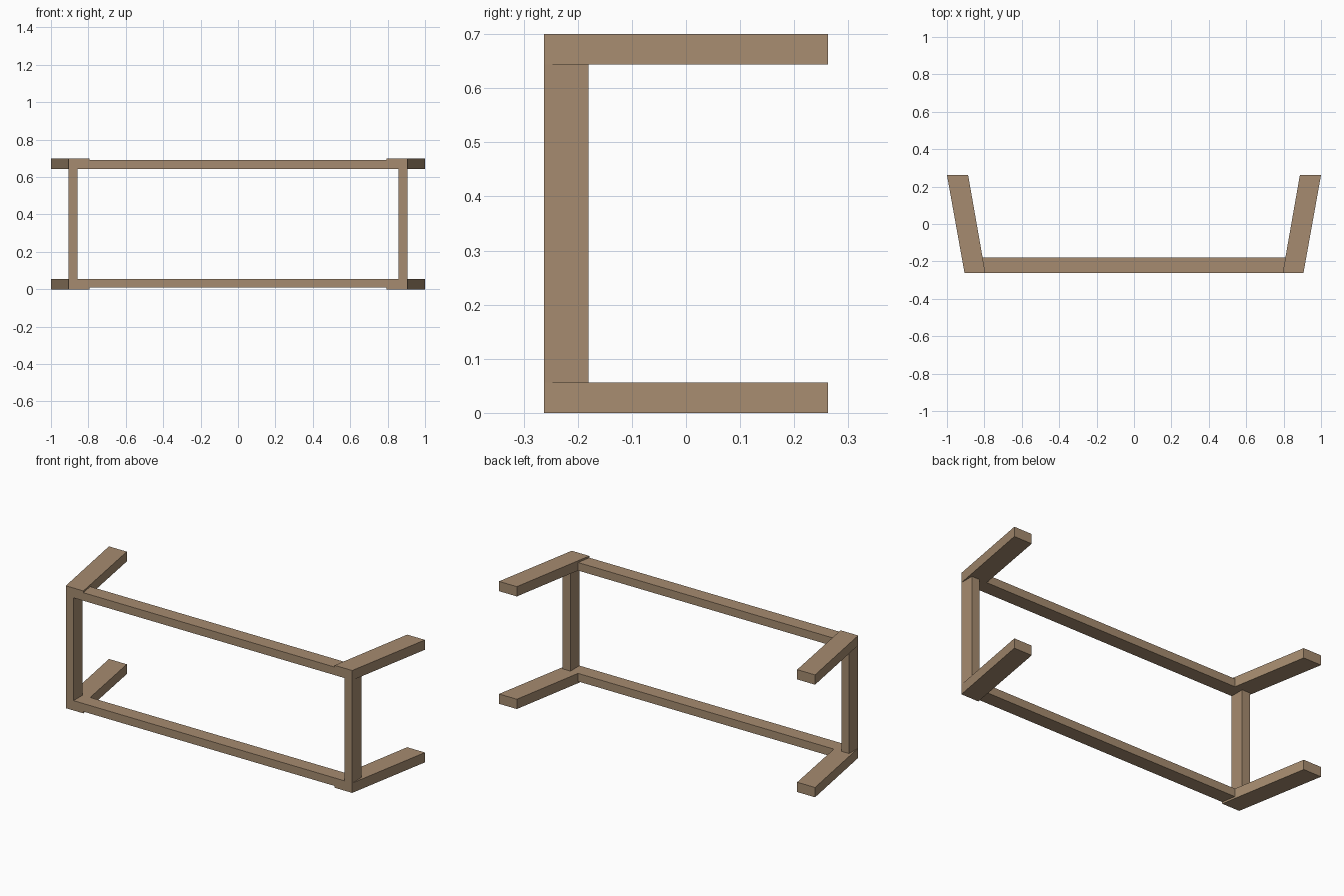
import bpy, bmesh

if "Cube" in bpy.data.objects:
    bpy.data.objects.remove(bpy.data.objects["Cube"])

wood = bpy.data.materials.new("wood")
wood.diffuse_color = (0.38, 0.26, 0.16, 1)
wood.use_nodes = True
wood.node_tree.nodes["Principled BSDF"].inputs["Base Color"].default_value = wood.diffuse_color

Y0, Y1, RAIL_BACK = -0.262, 0.262, -0.18   # front, back, rear of rails and posts
LOW, HIGH, TOP = 0.056, 0.644, 0.70        # joints between posts and arms
IN0, IN1, OUT0, OUT1 = 0.795, 0.887, 0.906, 1.0  # arm edges at front and back


def prism(name, outline, z0, z1):
    """Extrude a plan outline from z0 to z1."""
    bm = bmesh.new()
    face = bm.faces.new([bm.verts.new((x, y, z0)) for x, y in outline])
    ext = bmesh.ops.extrude_face_region(bm, geom=[face])
    verts = [g for g in ext["geom"] if isinstance(g, bmesh.types.BMVert)]
    bmesh.ops.translate(bm, verts=verts, vec=(0, 0, z1 - z0))
    bmesh.ops.recalc_face_normals(bm, faces=bm.faces)
    mesh = bpy.data.meshes.new(name)
    bm.to_mesh(mesh)
    bm.free()
    mesh.materials.append(wood)
    bpy.context.collection.objects.link(bpy.data.objects.new(name, mesh))


# Splayed arms and upright posts on both sides
for side, s in (("left", -1), ("right", 1)):
    arm = [(s * IN0, Y0), (s * OUT0, Y0), (s * OUT1, Y1), (s * IN1, Y1)]
    prism(f"{side}_lower_arm", arm, 0, LOW)
    prism(f"{side}_upper_arm", arm, HIGH, TOP)
    post = [(s * 0.857, Y0), (s * OUT0, Y0), (s * OUT0, RAIL_BACK), (s * 0.857, RAIL_BACK)]
    prism(f"{side}_post", post, LOW, HIGH)

# Front rails, ends mitred against the arms
xb = IN0 + (IN1 - IN0) * (RAIL_BACK - Y0) / (Y1 - Y0)
rail = [(-IN0, Y0), (IN0, Y0), (xb, RAIL_BACK), (-xb, RAIL_BACK)]
prism("lower_rail", rail, 0.01, LOW)
prism("upper_rail", rail, HIGH, 0.69)
